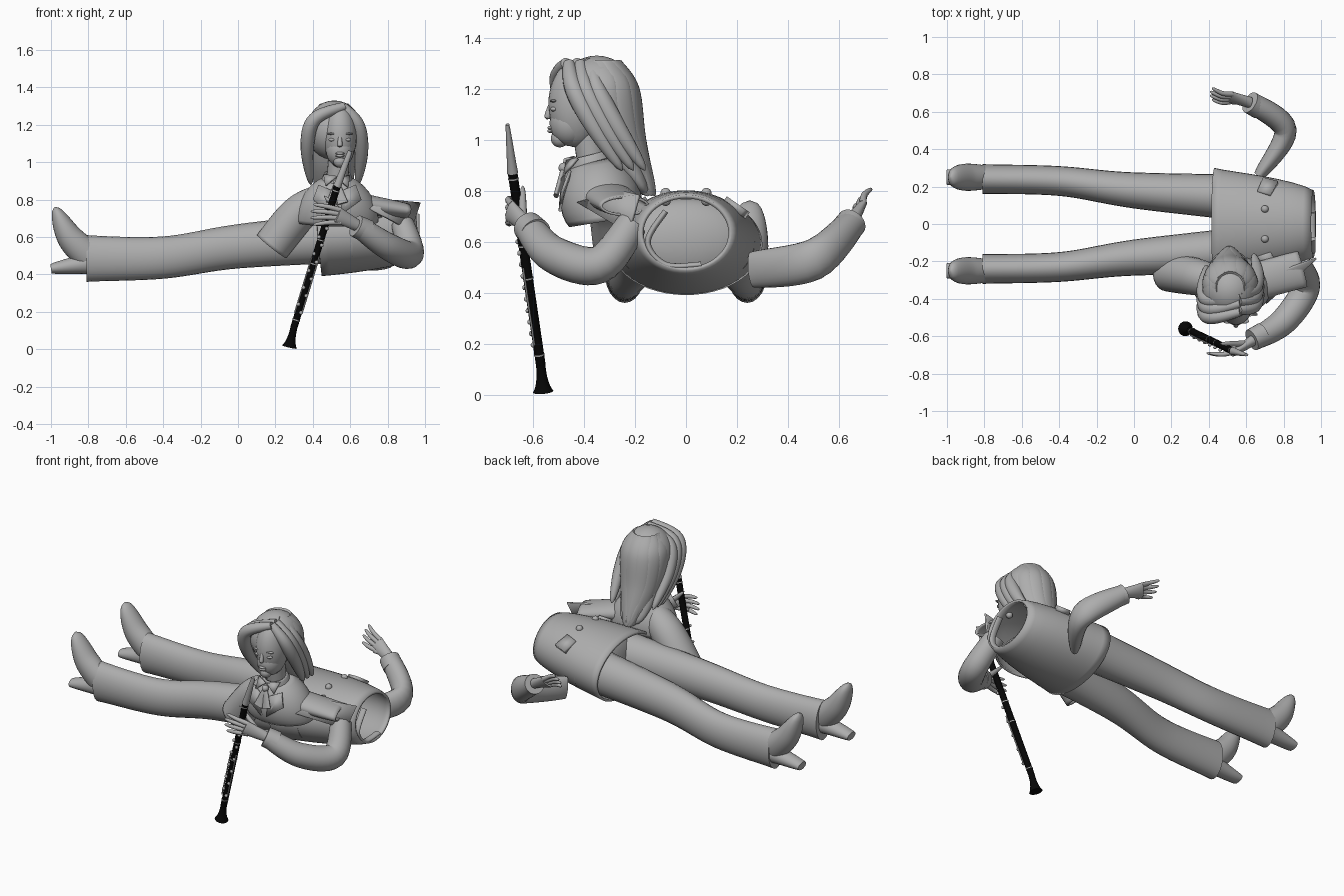
import bpy, bmesh, math
from mathutils import Vector

cube = bpy.data.objects.get("Cube")
if cube:
    bpy.data.objects.remove(cube)

X, Y, Z = Vector((1, 0, 0)), Vector((0, 1, 0)), Vector((0, 0, 1))
SIDES = (("left", 1), ("right", -1))


def material(name, value):
    mat = bpy.data.materials.new(name)
    mat.use_nodes = True
    color = (value, value, value, 1)
    mat.diffuse_color = color
    shader = mat.node_tree.nodes["Principled BSDF"]
    shader.inputs["Base Color"].default_value = color
    return mat


GREY = material("plain grey", .42)
BLACK = material("instrument black", .002)


def finish(name, bm, mat=GREY, thick=0):
    bmesh.ops.recalc_face_normals(bm, faces=bm.faces)
    mesh = bpy.data.meshes.new(name)
    bm.to_mesh(mesh)
    bm.free()
    mesh.materials.append(mat)
    obj = bpy.data.objects.new(name, mesh)
    bpy.context.collection.objects.link(obj)
    if thick:
        solid = obj.modifiers.new("thickness", "SOLIDIFY")
        solid.thickness = thick
    return obj


def smooth_path(path, steps=8):
    """Catmull-Rom curve through the points."""
    points = [Vector(p) for p in path]
    points = [points[0]] + points + [points[-1]]
    curve = []
    for a, b, c, d in zip(points, points[1:], points[2:], points[3:]):
        for step in range(steps):
            t = step / steps
            bend = a - 2.5 * b + 2 * c - d / 2
            twist = 1.5 * (b - c) + (d - a) / 2
            curve.append(b + (c - a) * t / 2 + bend * t ** 2 + twist * t ** 3)
    return curve + [points[-1]]


def tube(name, path, width, depth=None, ref=Z, mat=GREY, sides=24,
         bulge=0, tip=False, thick=0):
    """Tapered elliptical loft; depth lies along ref. Open-ended when thick."""
    curve = smooth_path(path)
    last = len(curve) - 1
    depth = depth or width
    bm = bmesh.new()
    rings = []
    for i, centre in enumerate(curve):
        t = i / last
        along = (curve[min(i + 1, last)] - curve[max(i - 1, 0)]).normalized()
        up = (ref - along * ref.dot(along)).normalized()
        across = up.cross(along)
        swell = bulge * math.sin(math.pi * t)
        rounding = math.sqrt(1.01 - t ** 6) if tip else 1
        w, d = (((1 - t) * a + t * b + swell) * rounding for a, b in (width, depth))
        ring = []
        for k in range(sides):
            angle = math.tau * k / sides
            offset = across * w * math.cos(angle) + up * d * math.sin(angle)
            ring.append(bm.verts.new(centre + offset))
        rings.append(ring)
    for low, high in zip(rings, rings[1:]):
        for k in range(sides):
            bm.faces.new((low[k - 1], low[k], high[k], high[k - 1]))
    if not thick:
        bm.faces.new(rings[0])
        bm.faces.new(rings[-1])
    return finish(name, bm, mat, thick)


def ball(name, centre, size):
    bm = bmesh.new()
    bmesh.ops.create_uvsphere(bm, u_segments=24, v_segments=16, radius=1)
    bmesh.ops.scale(bm, vec=size, verts=bm.verts)
    bmesh.ops.translate(bm, vec=centre, verts=bm.verts)
    return finish(name, bm)


def plate(name, corners, thick=.012):
    bm = bmesh.new()
    bm.faces.new([bm.verts.new(corner) for corner in corners])
    return finish(name, bm, GREY, thick)


def rod(name, start, end, radius, mat=GREY):
    return tube(name, (start, end), (radius, radius), ref=X, mat=mat, sides=12)


def hand(name, wrist, knuckle, tip, thumb, spread):
    """Flat palm, four fanned fingers with the outer ones shorter, and a thumb."""
    wrist, knuckle, tip, thumb = map(Vector, (wrist, knuckle, tip, thumb))
    spread = spread.normalized()
    tube(name + "_palm", (wrist, knuckle), (.03, .018), (.03, .045), spread)
    for i in range(4):
        fan = spread * (i - 1.5)
        base = knuckle.lerp(wrist, .15) + fan * .022
        end = tip.lerp(knuckle, .1 * abs(i - 1.5)) + fan * .036
        joint = base.lerp(end, .5) + Vector((0, -.012, .004))
        tube(name + "_finger", (base, joint, end), (.015, .01), ref=spread,
             sides=12, tip=True)
    root = wrist.lerp(knuckle, .3)
    tube(name + "_thumb", (root, thumb), (.02, .01), ref=Y, sides=12, tip=True)


# Trousers and heeled shoes, one pair
for side, s in SIDES:
    tube(side + "_trouser_leg",
         ((-.81, s * .24, .485), (-.4, s * .23, .49), (0, s * .18, .55), (.6, s * .14, .6)),
         (.08, .13), (.125, .14), bulge=-.02)
    y = s * .25
    tube(side + "_shoe", ((-.79, y, .49), (-.9, y, .6), (-.98, y, .76)),
         (.08, .03), (.06, .055), Y, bulge=.015, tip=True)
    tube(side + "_shoe_heel", ((-.8, y, .46), (-1, y, .43)), (.06, .04), (.06, .025))

# Lying hollow jacket with its details
ball("pelvis", (.55, 0, .6), (.1, .26, .17))
tube("jacket", ((.43, 0, .59), (.96, 0, .635)), (.3, .18), (.2, .15),
     sides=48, bulge=.015, thick=.015)
for side, s in SIDES:
    for x in (.7, .88):
        ball("jacket_button", (x, s * .08, .91 - .17 * x), (.02, .02, .02))
    plate(side + "_pocket_flap",
          [(x, s * y, .89 - .7 * y) for x, y in ((.66, .18), (.73, .16), (.77, .23), (.69, .25))],
          .03)
tube("inner_collar", ((.95, -.08, .72), (.95, -.15, .6), (.95, -.08, .51), (.95, .06, .51)),
     (.012, .012), (.02, .02), X)

# Raised arm behind
tube("left_sleeve", ((.67, .26, .49), (.81, .5, .53), (.63, .65, .67)),
     (.03, .055), (.07, .055), bulge=.018)
tube("left_cuff", ((.67, .62, .64), (.62, .65, .675)), (.06, .06))
hand("left_hand", (.62, .65, .68), (.51, .68, .73), (.4, .7, .77), (.5, .65, .69),
     Y * .7 + Z)

# Bent arm in front
tube("right_sleeve", ((.88, -.21, .67), (.92, -.34, .51), (.8, -.52, .55), (.64, -.62, .66)),
     (.06, .055), bulge=.018)
tube("right_cuff", ((.69, -.59, .63), (.63, -.62, .66)), (.064, .06))
hand("right_hand", (.64, -.62, .66), (.53, -.69, .72), (.38, -.69, .72), (.46, -.64, .82),
     Z)

# Upper body with open sleeve ends
tube("chest", ((.53, -.32, .68), (.53, -.36, .92)), (.22, .07), (.14, .07), Y,
     sides=36, bulge=.05, thick=.012)
tube("right_sleeve_stump", ((.44, -.31, .8), (.32, -.28, .72), (.18, -.26, .55)),
     (.08, .1), bulge=.01, thick=.01)
tube("left_sleeve_stump", ((.64, -.31, .78), (.9, -.24, .74)),
     (.1, .1), (.06, .04), thick=.01)
plate("left_open_flap", ((.7, -.42, .75), (.92, -.22, .63), (.97, -.18, .78), (.75, -.26, .8)))
tube("collar", ((.53, -.36, .86), (.53, -.38, .94)), (.1, .07), ref=Y, thick=.012)
for side, s in SIDES:
    def beside(x, y, z):
        return Vector((.53 + s * x, y, z))
    plate(side + "_lapel", (beside(.02, -.5, .72), beside(.13, -.49, .8),
                            beside(.1, -.46, .88), beside(.03, -.49, .85)))
    plate(side + "_collar_point", (beside(0, -.47, .92), beside(.06, -.48, .87),
                                   beside(.07, -.43, .93)))
    tube("cravat_tail", (beside(0, -.48, .89), beside(.03, -.51, .78)),
         (.012, .03), (.01, .01), Y)
ball("cravat_knot", (.53, -.48, .89), (.02, .02, .02))

# Neck, head and face
FACE = Vector((.545, -.43, 1.14))


def on_face(x, y, z):
    return FACE + Vector((x, y, z))


tube("neck", ((.53, -.36, .87), (.54, -.39, 1.03)), (.06, .055), ref=Y)
ball("head", FACE, (.09, .11, .17))
ball("jaw", on_face(0, -.025, -.075), (.075, .08, .09))
ball("chin", on_face(0, -.065, -.135), (.035, .035, .035))
tube("nose", (on_face(0, -.1, 0), on_face(0, -.115, -.06)),
     (.008, .017), ref=Y, sides=12, tip=True)
for drop in (.093, .106):
    ball("lip", on_face(0, -.1, -drop), (.024, .014, .008))
for side, s in SIDES:
    ball(side + "_eye", on_face(s * .04, -.086, -.02), (.02, .016, .01))
    ball(side + "_brow", on_face(s * .04, -.089, .012), (.03, .014, .006))

# Hair crown, long back, ridged locks and swept front locks
ball("hair_crown", (.515, -.35, 1.17), (.15, .155, .16))
mane = [Vector(p) for p in ((.515, -.33, 1.2), (.51, -.28, 1), (.51, -.15, .78))]
tube("hair_back", mane, (.145, .1), (.13, .03), Y, sides=36, tip=True)
for turn in range(-3, 4):
    angle = turn * math.pi / 6.5
    outward = Vector((math.sin(angle), math.cos(angle), 0))
    root = mane[0] + outward * .06 + Z * .1
    lock = [root] + [p + outward * r for p, r in zip(mane, (.13, .11, .03))]
    tube("hair_lock", lock, (.05, .04), (.02, .012), outward, sides=16, tip=True)
for layer in range(3):
    shift = Y * layer * .045
    for name, lock in (
            ("right", ((.57, -.47, 1.3), (.41, -.5, 1.23), (.37, -.44, 1.08), (.39, -.31, .88))),
            ("left", ((.56, -.46, 1.3), (.64, -.44, 1.2), (.66, -.36, 1.05), (.64, -.25, .88)))):
        tube(name + "_front_lock", [Vector(p) + shift for p in lock],
             (.022, .025), ref=Y, sides=14, bulge=.015, tip=True)

# Clarinet with rings, rods and keys
foot, top = Vector((.3, -.57, .12)), Vector((.53, -.68, .87))
tube("clarinet_bell", ((.275, -.56, .012), foot), (.04, .019), ref=Y, mat=BLACK, bulge=-.008)
rod("clarinet_body", foot, top, .019, BLACK)
tube("mouthpiece", (top, (.6, -.7, 1.06)), (.022, .012), (.022, .007), Y)
along = (top - foot).normalized() * .003
for t in (.05, .45, .62, .97):
    spot = foot.lerp(top, t)
    rod("clarinet_ring", spot - along, spot + along, .021)
front = Y * -.02
for i in range(13):
    spot = foot.lerp(top, .1 + i * .06)
    ball("clarinet_key", spot + front + X * .014 * (-1) ** i, (.01, .008, .01))
for side, s in SIDES:
    offset = front * .7 + X * s * .02
    rod(side + "_key_rod", foot.lerp(top, .1) + offset, foot.lerp(top, .5) + offset, .004)

# Smooth shading with kept edges
bpy.ops.object.select_all(action="DESELECT")
for obj in bpy.context.scene.objects:
    if obj.type == "MESH":
        obj.select_set(True)
        bpy.context.view_layer.objects.active = obj
bpy.ops.object.shade_smooth_by_angle(angle=math.radians(42))
